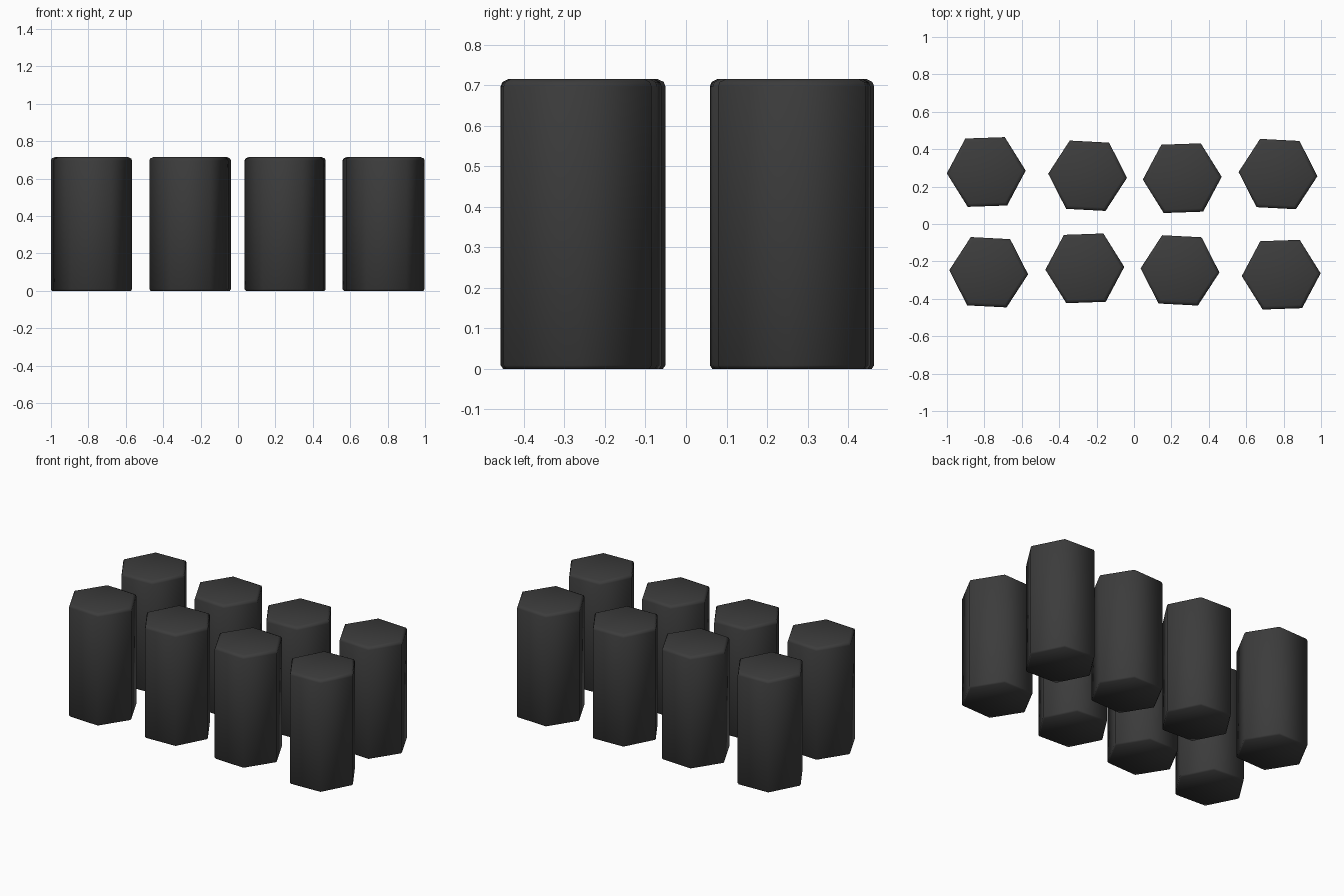
import bpy, bmesh
from math import cos, sin, pi, radians

if "Cube" in bpy.data.objects:
    bpy.data.objects.remove(bpy.data.objects["Cube"])

mat = bpy.data.materials.new("dark_grey")
mat.diffuse_color = (0.045, 0.045, 0.045, 1)
mat.use_nodes = True
mat.node_tree.nodes["Principled BSDF"].inputs["Base Color"].default_value = mat.diffuse_color

# Vertical profile of a column: radius, height
PROFILE = [(0.204, 0.0), (0.211, 0.009), (0.211, 0.697), (0.206, 0.708), (0.190, 0.715)]


def hex_column(name, x, y, turn):
    bm = bmesh.new()
    rings = [[bm.verts.new((r * cos(i * pi / 3), r * sin(i * pi / 3), z)) for i in range(6)]
             for r, z in PROFILE]
    for low, high in zip(rings, rings[1:]):
        for i in range(6):
            j = (i + 1) % 6
            bm.faces.new((low[i], low[j], high[j], high[i]))
    bm.faces.new(rings[0][::-1])
    bm.faces.new(rings[-1])
    for f in bm.faces:
        f.smooth = True
    mesh = bpy.data.meshes.new(name)
    bm.to_mesh(mesh)
    bm.free()
    mesh.materials.append(mat)
    ob = bpy.data.objects.new(name, mesh)
    ob.location = (x, y, 0)
    ob.rotation_euler.z = radians(turn)
    bpy.context.collection.objects.link(ob)


# Two rows of slightly jittered columns: x, y, turn in degrees
back = [(-0.79, 0.278, 2), (-0.248, 0.258, -3), (0.258, 0.245, 2), (0.77, 0.267, -3)]
front = [(-0.777, -0.258, -3), (-0.263, -0.237, 2), (0.246, -0.248, -3), (0.787, -0.271, 2)]
for row, places in (("back", back), ("front", front)):
    for n, place in enumerate(places, 1):
        hex_column(f"{row}_column_{n}", *place)
